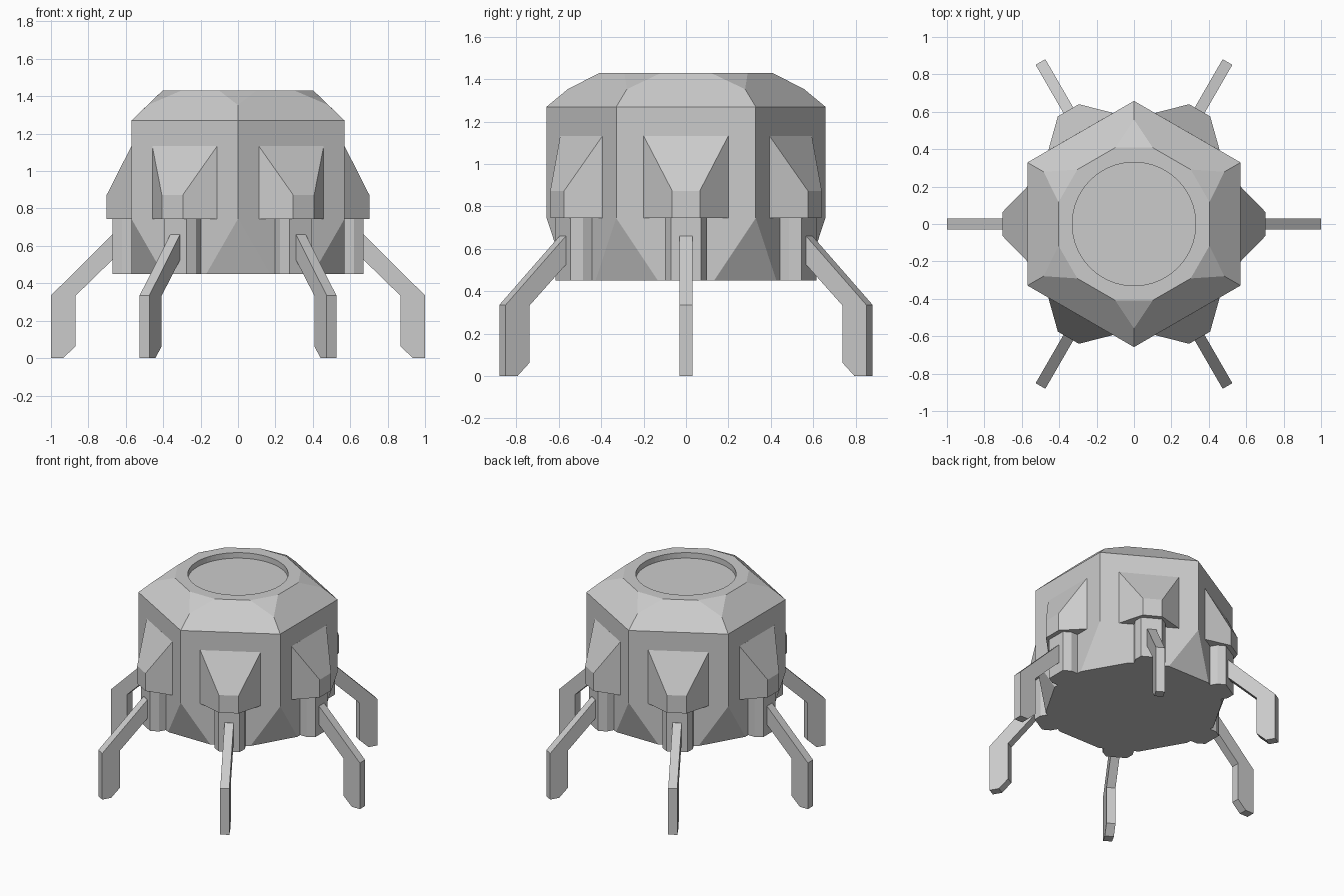
import bpy, bmesh
from math import radians, sin, cos, tan
from mathutils import Matrix

if "Cube" in bpy.data.objects:
    bpy.data.objects.remove(bpy.data.objects["Cube"])


def make_object(name, bm, angle=0):
    bmesh.ops.recalc_face_normals(bm, faces=bm.faces[:])
    mesh = bpy.data.meshes.new(name)
    bm.to_mesh(mesh)
    bm.free()
    ob = bpy.data.objects.new(name, mesh)
    bpy.context.collection.objects.link(ob)
    return ob


def hull(name, points):
    bm = bmesh.new()
    for p in points:
        bm.verts.new(p)
    bmesh.ops.convex_hull(bm, input=bm.verts[:])
    bmesh.ops.dissolve_limit(bm, angle_limit=radians(1.5), verts=bm.verts[:], edges=bm.edges[:])
    return make_object(name, bm)


def prism(name, outline, offset):
    bm = bmesh.new()
    face = bm.faces.new([bm.verts.new(p) for p in outline])
    ext = bmesh.ops.extrude_face_region(bm, geom=[face])
    moved = [v for v in ext["geom"] if isinstance(v, bmesh.types.BMVert)]
    bmesh.ops.translate(bm, verts=moved, vec=offset)
    return make_object(name, bm)


def ring_of_six(ob):
    # repeat a part on every side of the hexagon
    base = ob.name
    ob.name = base + "_1"
    for i in range(1, 6):
        copy = ob.copy()
        copy.name = f"{base}_{i + 1}"
        copy.rotation_euler.z = radians(60 * i)
        bpy.context.collection.objects.link(copy)


# Hexagonal body: cut lower corners, bevelled roof with cut ridge ends
R = 0.658
T30 = tan(radians(30))
T60 = tan(radians(60))


def cut_corner(radius, cut, z):
    half = (radius - cut) * T60
    return [(cut, half, z), (cut, -half, z)]


corner = [(R, 0, 0.745), (R, 0, 1.27), (0.558, 0, 1.353)]
corner += cut_corner(R, 0.56, 0.45) + cut_corner(R, 0.56, 0.61)
corner += cut_corner(0.466, 0.408, 1.43)
points = []
for i in range(6):
    a = radians(30 + 60 * i)
    for x, y, z in corner:
        points.append((x * cos(a) - y * sin(a), x * sin(a) + y * cos(a), z))
body = hull("body", points)

# Round recess in the roof
bm = bmesh.new()
bmesh.ops.create_cone(bm, cap_ends=True, segments=64, radius1=0.33, radius2=0.33,
                      depth=0.2, matrix=Matrix.Translation((0, 0, 1.49)))
cutter = make_object("roof_recess_cutter", bm)
mod = body.modifiers.new("roof_recess", 'BOOLEAN')
mod.operation = 'DIFFERENCE'
mod.solver = 'EXACT'
mod.object = cutter
bpy.context.view_layer.objects.active = body
bpy.ops.object.modifier_apply(modifier=mod.name)
bpy.data.objects.remove(cutter)

# Sloped pods on the six sides
pod = []
for s in (-1, 1):
    for x, y, z in [(0.54, 0.2, 0.745), (0.57, 0.2, 0.745), (0.702, 0.065, 0.745),
                    (0.702, 0.065, 0.873), (0.57, 0.2, 1.133), (0.54, 0.2, 1.133)]:
        pod.append((x, s * y, z))
ring_of_six(hull("side_pod", pod))

# Chamfered leg mounts under the pods
mount = [(0.54, -0.1), (0.62, -0.1), (0.67, -0.07), (0.67, 0.07), (0.62, 0.1), (0.54, 0.1)]
ring_of_six(prism("leg_mount", [(x, y, 0.45) for x, y in mount], (0, 0, 0.3)))

# Bent legs
leg = [(0.65, 0.66), (0.672, 0.66), (1.0, 0.335), (1.0, 0), (0.935, 0),
       (0.87, 0.062), (0.87, 0.332), (0.672, 0.525), (0.65, 0.525)]
ring_of_six(prism("leg", [(x, -0.03, z) for x, z in leg], (0, 0.06, 0)))
